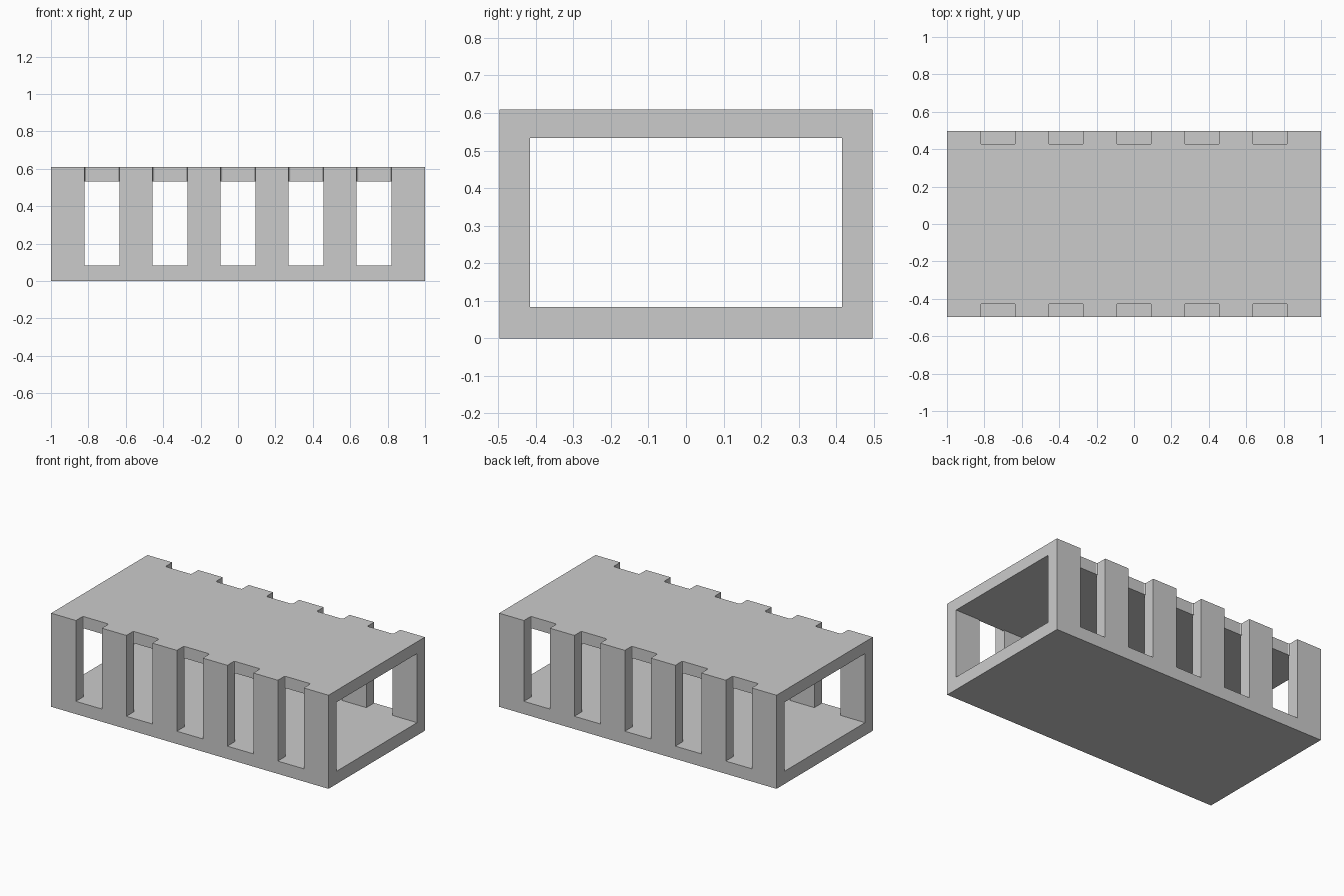
import bpy, bmesh
from mathutils import Vector

if "Cube" in bpy.data.objects:
    bpy.data.objects.remove(bpy.data.objects["Cube"])

HALF_Y, HEIGHT = 0.496, 0.61        # outer size
IN_Y, Z0, Z1 = 0.416, 0.083, 0.533  # inner tunnel
NOTCH_Y, WIN_W, PITCH = 0.425, 0.187, 0.364


def prism(name, outline, z0, z1):
    """Extrude an xy outline from z0 to z1."""
    bm = bmesh.new()
    face = bm.faces.new([bm.verts.new((x, y, z0)) for x, y in outline])
    ext = bmesh.ops.extrude_face_region(bm, geom=[face])
    bmesh.ops.translate(bm, vec=Vector((0, 0, z1 - z0)),
                        verts=[v for v in ext["geom"] if isinstance(v, bmesh.types.BMVert)])
    bmesh.ops.recalc_face_normals(bm, faces=bm.faces)
    me = bpy.data.meshes.new(name)
    bm.to_mesh(me)
    bm.free()
    ob = bpy.data.objects.new(name, me)
    bpy.context.collection.objects.link(ob)
    return ob


def rect(x0, x1, y):
    return [(x0, -y), (x1, -y), (x1, y), (x0, y)]


def cut(target, cutter):
    mod = target.modifiers.new("cut", "BOOLEAN")
    mod.operation, mod.solver, mod.object = "DIFFERENCE", "EXACT", cutter
    bpy.context.view_layer.objects.active = target
    bpy.ops.object.modifier_apply(modifier=mod.name)
    bpy.data.objects.remove(cutter)


# Outer block, hollowed lengthwise
frame = prism("slotted_frame", rect(-1, 1, HALF_Y), 0, HEIGHT)
cut(frame, prism("tunnel_cutter", rect(-1.1, 1.1, IN_Y), Z0, Z1))

for i in range(-2, 3):
    a, b = i * PITCH - WIN_W / 2, i * PITCH + WIN_W / 2
    # Window through both side walls
    cut(frame, prism("window_cutter", rect(a, b, 0.6), Z0, Z1))
    # Shallow notches with eased corners in the roof edges
    c = 0.01
    for s in (-1, 1):
        outline = [(a, s * 0.6), (a, s * (NOTCH_Y + c)), (a + c * 0.3, s * (NOTCH_Y + c * 0.3)),
                   (a + c, s * NOTCH_Y), (b - c, s * NOTCH_Y),
                   (b - c * 0.3, s * (NOTCH_Y + c * 0.3)), (b, s * (NOTCH_Y + c)), (b, s * 0.6)]
        cut(frame, prism("notch_cutter", outline, 0.5, 0.7))
